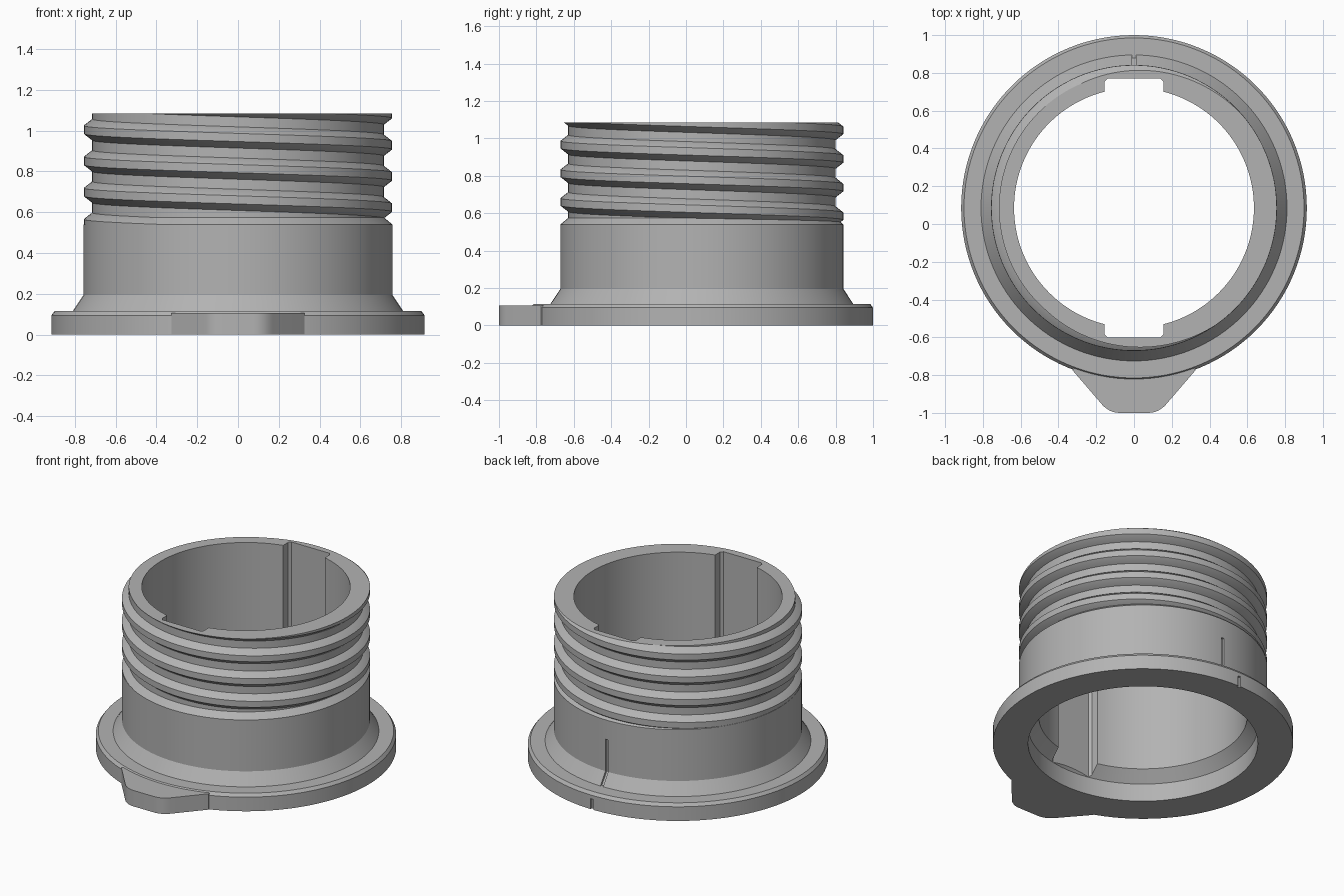
import bpy, bmesh, math
from mathutils import Vector

AXIS_Y = 0.085          # the round body sits behind the centre because of the tab
SEGS = 128
TOP = 1.085
PITCH = 0.153

cube = bpy.data.objects.get("Cube")
if cube:
    bpy.data.objects.remove(cube, do_unlink=True)

grey = bpy.data.materials.new("plain_grey")
grey.use_nodes = True
grey.diffuse_color = (0.45, 0.45, 0.45, 1)
grey.node_tree.nodes["Principled BSDF"].inputs["Base Color"].default_value = (0.45, 0.45, 0.45, 1)


def make(name, bm):
    bmesh.ops.recalc_face_normals(bm, faces=bm.faces)
    mesh = bpy.data.meshes.new(name)
    bm.to_mesh(mesh)
    bm.free()
    ob = bpy.data.objects.new(name, mesh)
    bpy.context.collection.objects.link(ob)
    mesh.materials.append(grey)
    return ob


def polar(r, angle, z):
    return (r * math.cos(angle), AXIS_Y + r * math.sin(angle), z)


def bridge(bm, a, b):
    n = len(a)
    for i in range(n):
        j = (i + 1) % n
        bm.faces.new((a[i], a[j], b[j], b[i]))


def prism(name, points, vector):
    """Closed outline swept along a vector."""
    bm = bmesh.new()
    a = [bm.verts.new(p) for p in points]
    b = [bm.verts.new(Vector(p) + Vector(vector)) for p in points]
    bridge(bm, a, b)
    bm.faces.new(a)
    bm.faces.new(b)
    return make(name, bm)


def cut(target, cutter):
    cutter.hide_render = True
    mod = target.modifiers.new("cut", 'BOOLEAN')
    mod.operation = 'DIFFERENCE'
    mod.solver = 'EXACT'
    mod.object = cutter
    bpy.context.view_layer.objects.active = target
    bpy.ops.object.modifier_apply(modifier=mod.name)
    bpy.data.objects.remove(cutter, do_unlink=True)


# Flanged sleeve: turned wall section, outside then bore
section = [(0.915, 0), (0.915, 0.095), (0.90, 0.115), (0.81, 0.115),
           (0.757, 0.195), (0.757, 0.54), (0.715, 0.575), (0.715, TOP),
           (0.635, TOP), (0.635, 0.19), (0.70, 0.12), (0.70, 0)]
bm = bmesh.new()
rings = [[bm.verts.new(polar(r, math.tau * i / SEGS, z)) for r, z in section]
         for i in range(SEGS)]
for i in range(SEGS):
    bridge(bm, rings[i], rings[(i + 1) % SEGS])
sleeve = make("flanged_sleeve", bm)

# Two keyways in the bore, with small chamfered corners
half, depth, c = 0.155, 0.685, 0.015
for side in (1, -1):
    outline = [(-half, 0.4), (half, 0.4), (half, depth - c), (half - c, depth),
               (c - half, depth), (-half, depth - c)]
    cut(sleeve, prism("keyway_cutter",
                      [(x, AXIS_Y + side * y, -0.1) for x, y in outline], (0, 0, 1.4)))

# Alignment slits at the back: one up the body, one on the flange rim
slits = [[(0.795, 0.115), (0.742, 0.19), (0.742, 0.41), (0.85, 0.41), (0.85, 0.115)],
         [(0.90, -0.05), (0.90, 0.07), (0.95, 0.07), (0.95, -0.05)]]
for slit in slits:
    cut(sleeve, prism("slit_cutter",
                      [(-0.01, AXIS_Y + r, z) for r, z in slit], (0.02, 0, 0)))

# Helical thread: trapezoid ridge wound down the neck and trimmed flat at the top
ridge = [(0.705, -0.055), (0.715, -0.052), (0.756, -0.02),
         (0.756, 0.02), (0.715, 0.052), (0.705, 0.055)]
bm = bmesh.new()
rows = []
for i in range(-SEGS, int(SEGS * 3.5) + 1):
    turn = i / SEGS
    rows.append([bm.verts.new(polar(r, math.pi + math.tau * turn, 1.005 - PITCH * turn + z))
                 for r, z in ridge])
for a, b in zip(rows, rows[1:]):
    bridge(bm, a, b)
bm.faces.new(rows[0])
bm.faces.new(rows[-1])
bmesh.ops.bisect_plane(bm, geom=bm.verts[:] + bm.edges[:] + bm.faces[:],
                       plane_co=(0, 0, TOP), plane_no=(0, 0, 1), clear_outer=True)
rim = [e for e in bm.edges if e.is_boundary]
bmesh.ops.triangle_fill(bm, edges=rim, use_beauty=True)
thread = make("screw_thread", bm)

# Thumb tab at the front with rounded corners
right = [(0.30, -0.66), (0.325, -0.775), (0.17, -0.955)]
corner = Vector((0.13, -1.0))
p0, p2 = Vector(right[-1]), Vector((0.075, -1.0))
for k in range(1, 7):
    t = k / 6
    right.append(tuple(p0 * (1 - t) ** 2 + corner * 2 * t * (1 - t) + p2 * t * t))
outline = right + [(-x, y) for x, y in reversed(right)]
tab = prism("thumb_tab", [(x, y, 0) for x, y in outline], (0, 0, 0.107))

# Smooth round walls, crisp edges
bpy.ops.object.select_all(action='DESELECT')
for ob in (sleeve, thread, tab):
    ob.select_set(True)
bpy.context.view_layer.objects.active = sleeve
bpy.ops.object.shade_smooth_by_angle(angle=math.radians(25))
